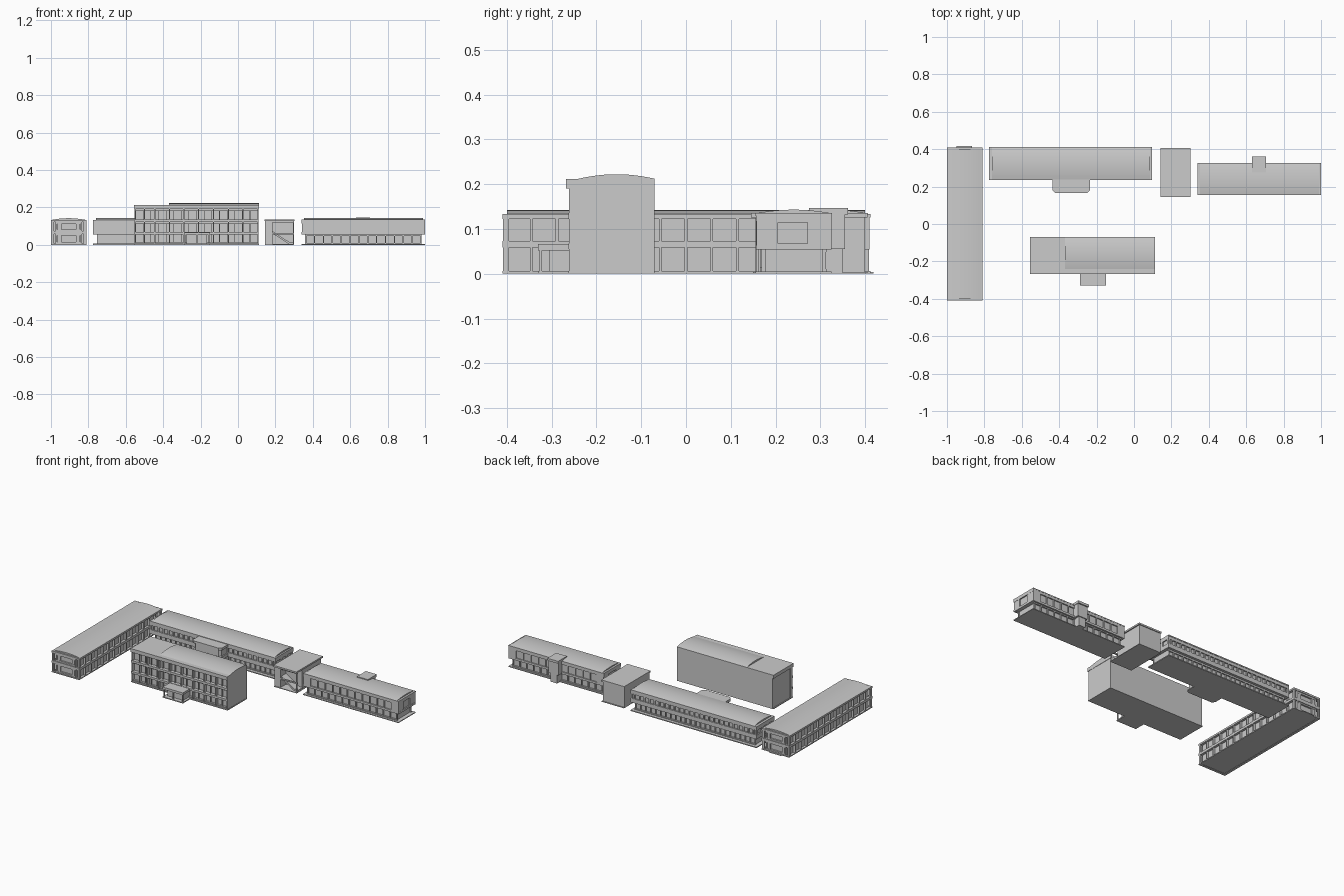
import bpy, bmesh, math
from mathutils import Vector

if "Cube" in bpy.data.objects:
    bpy.data.objects.remove(bpy.data.objects["Cube"])


def mesh_object(name, bm):
    bmesh.ops.recalc_face_normals(bm, faces=bm.faces)
    me = bpy.data.meshes.new(name)
    bm.to_mesh(me)
    bm.free()
    ob = bpy.data.objects.new(name, me)
    bpy.context.collection.objects.link(ob)
    return ob


def add_box(bm, x0, x1, y0, y1, z0, z1):
    vs = bmesh.ops.create_cube(bm, size=1)["verts"]
    for v in vs:
        v.co = Vector(((x0 + x1) / 2 + v.co.x * (x1 - x0),
                       (y0 + y1) / 2 + v.co.y * (y1 - y0),
                       (z0 + z1) / 2 + v.co.z * (z1 - z0)))


def box(name, *dims):
    bm = bmesh.new()
    add_box(bm, *dims)
    return mesh_object(name, bm)


def facade(name, axis, plane, depth, a0, a1, bands, posts, z0, z1, w=0.006):
    """Grid of horizontal bands and upright posts, standing between plane and plane+depth."""
    bm = bmesh.new()
    d0, d1 = sorted((plane, plane + depth))

    def bar(u0, u1, lo, hi, inset=0.0):
        e0, e1 = d0 + inset, d1 - inset
        if axis == 'x':
            add_box(bm, u0, u1, e0, e1, lo, hi)
        else:
            add_box(bm, e0, e1, u0, u1, lo, hi)

    for lo, hi in bands:
        bar(a0, a1, lo, hi)
    for p in posts:
        bar(p - w / 2, p + w / 2, z0, z1, 0.001)
    return mesh_object(name, bm)


def spread(a, b, n):
    return [a + (b - a) * i / n for i in range(n + 1)]


def arched_roof(name, axis, a0, a1, c0, c1, base, edge, crown, n=12):
    """Shallow vault running along axis, c0..c1 across."""
    bm = bmesh.new()
    prof = [(c0, base)]
    for i in range(n + 1):
        t = i / n
        prof.append((c0 + (c1 - c0) * t, edge + (crown - edge) * (1 - (2 * t - 1) ** 2)))
    prof.append((c1, base))
    vs = [bm.verts.new((a0, c, z) if axis == 'x' else (c, a0, z)) for c, z in prof]
    f = bm.faces.new(vs)
    ext = bmesh.ops.extrude_face_region(bm, geom=[f])["geom"]
    move = (a1 - a0, 0, 0) if axis == 'x' else (0, a1 - a0, 0)
    bmesh.ops.translate(bm, vec=move, verts=[g for g in ext if isinstance(g, bmesh.types.BMVert)])
    ob = mesh_object(name, bm)
    for p in ob.data.polygons:
        p.use_smooth = len(p.vertices) == 4
    ob.data.set_sharp_from_angle(angle=math.radians(20))
    return ob


# --- West wing: long two-storey block running front to back
bands = [(0, 0.006), (0.058, 0.073), (0.122, 0.132)]
box("west_wing_core", -0.985, -0.825, -0.395, 0.395, 0.002, 0.13)
for side, xp, d in (("outer", -1.0, 0.016), ("inner", -0.81, -0.016)):
    facade("west_wing_%s_frame" % side, 'y', xp, d, -0.41, 0.41, bands,
           spread(-0.403, 0.403, 14), 0, 0.13)
for side, yp, d in (("front", -0.41, 0.016), ("back", 0.41, -0.016)):
    facade("west_wing_%s_frame" % side, 'x', yp, d, -1.0, -0.81, bands,
           [-0.995, -0.972, -0.838, -0.815], 0, 0.13)
    facade("west_wing_%s_window" % side, 'x', yp + d * 0.3, d * 0.7, -0.972, -0.838,
           [(0.006, 0.014), (0.05, 0.058), (0.073, 0.082), (0.112, 0.124)],
           [-0.955, -0.855], 0, 0.13, 0.02)
box("west_wing_eaves", -1.0, -0.81, -0.41, 0.41, 0.128, 0.133)
arched_roof("west_wing_roof", 'y', -0.4, 0.4, -0.995, -0.815, 0.13, 0.133, 0.142)
box("west_wing_back_step", -0.95, -0.865, 0.395, 0.418, 0, 0.004)

# --- North block: two storeys, ground floor set back
box("north_base", -0.775, 0.095, 0.235, 0.412, 0, 0.006)
box("north_lower_core", -0.75, 0.075, 0.262, 0.385, 0.004, 0.06)
box("north_upper_core", -0.767, 0.088, 0.243, 0.402, 0.055, 0.128)
low = [(0, 0.012), (0.045, 0.056)]
up = [(0.054, 0.08), (0.108, 0.13)]
for side, ylow, yup, d in (("front", 0.254, 0.235, 0.009), ("back", 0.393, 0.41, -0.009)):
    facade("north_%s_lower_frame" % side, 'x', ylow, d, -0.755, 0.08, low,
           spread(-0.75, 0.075, 24), 0, 0.056)
    facade("north_%s_upper_frame" % side, 'x', yup, d, -0.775, 0.095, up,
           [-0.767] + spread(-0.75, 0.07, 24) + [0.087], 0.054, 0.13, 0.008)
for side, xp, d in (("west", -0.775, 0.009), ("east", 0.095, -0.009)):
    facade("north_%s_frame" % side, 'y', xp, d, 0.235, 0.41, up,
           spread(0.243, 0.402, 3), 0.054, 0.13, 0.016)
box("north_eaves", -0.775, 0.095, 0.235, 0.412, 0.126, 0.133)
arched_roof("north_roof", 'x', -0.76, 0.085, 0.238, 0.41, 0.13, 0.133, 0.143)
# entrance bay with chamfered front corners
bm = bmesh.new()
plan = [(-0.435, 0.25), (-0.435, 0.18), (-0.42, 0.165), (-0.25, 0.165), (-0.235, 0.18), (-0.235, 0.25)]
for lo, hi, k in ((0, 0.006, 1), (0.006, 0.115, 0.93), (0.055, 0.075, 1), (0.115, 0.13, 1)):
    f = bm.faces.new([bm.verts.new((-0.335 + (x + 0.335) * k, 0.25 + (y - 0.25) * k, lo)) for x, y in plan])
    ext = bmesh.ops.extrude_face_region(bm, geom=[f])["geom"]
    bmesh.ops.translate(bm, vec=(0, 0, hi - lo),
                        verts=[g for g in ext if isinstance(g, bmesh.types.BMVert)])
mesh_object("north_entrance_bay", bm)

# --- Main block: three storeys, gridded front, plain back and ends
box("main_core", -0.55, 0.11, -0.24, -0.07, 0.002, 0.21)
box("main_base", -0.555, 0.112, -0.262, -0.07, 0, 0.006)
facade("main_front_frame", 'x', -0.262, 0.023, -0.555, 0.11,
       [(0.055, 0.068), (0.122, 0.136), (0.19, 0.21)],
       [-0.551, -0.5, -0.445, -0.366] + spread(-0.29, 0.107, 5), 0, 0.2, 0.006)
facade("main_front_mullions", 'x', -0.252, 0.012, -0.55, 0.108,
       [(0.006, 0.012), (0.115, 0.123), (0.182, 0.19)], spread(-0.548, 0.105, 16), 0, 0.2, 0.003)
box("main_roof_slab", -0.555, 0.112, -0.268, -0.07, 0.19, 0.212)
arched_roof("main_roof", 'x', -0.37, 0.112, -0.24, -0.07, 0.205, 0.212, 0.222)
# porch
box("porch_floor", -0.29, -0.15, -0.33, -0.262, 0, 0.006)
box("porch_roof", -0.29, -0.15, -0.33, -0.25, 0.052, 0.066)
bm = bmesh.new()
for x in (-0.287, -0.223, -0.159):
    add_box(bm, x, x + 0.006, -0.327, -0.321, 0.004, 0.055)
add_box(bm, -0.275, -0.165, -0.305, -0.24, 0.004, 0.055)
mesh_object("porch_walls_and_posts", bm)

# --- Stair link between the north and east blocks
box("link_roof", 0.143, 0.302, 0.145, 0.405, 0.126, 0.136)
box("link_base", 0.145, 0.3, 0.15, 0.405, 0, 0.004)
box("link_back_hall", 0.145, 0.295, 0.21, 0.4, 0.002, 0.13)
box("link_west_wall", 0.145, 0.185, 0.155, 0.22, 0.002, 0.13)
facade("link_posts", 'x', 0.155, 0.008, 0.185, 0.3, [(0.055, 0.063), (0.118, 0.128)],
       [0.296], 0, 0.13)
bm = bmesh.new()
f = bm.faces.new([bm.verts.new((x, 0.165, z)) for x, z in
                  ((0.185, 0.06), (0.27, 0.005), (0.3, 0.005), (0.3, 0.014), (0.275, 0.014), (0.185, 0.072))])
ext = bmesh.ops.extrude_face_region(bm, geom=[f])["geom"]
bmesh.ops.translate(bm, vec=(0, 0.045, 0), verts=[g for g in ext if isinstance(g, bmesh.types.BMVert)])
mesh_object("link_stair", bm)

# --- East block: upper storey overhanging a set-back ground floor
box("east_base", 0.34, 1.0, 0.155, 0.325, 0, 0.005)
box("east_lower_core", 0.365, 0.975, 0.178, 0.305, 0.003, 0.058)
box("east_upper_core", 0.347, 0.993, 0.165, 0.318, 0.055, 0.132)
up = [(0.054, 0.067), (0.114, 0.132)]
for side, ylow, yup, d in (("front", 0.168, 0.157, 0.01), ("back", 0.314, 0.325, -0.01)):
    facade("east_%s_lower_frame" % side, 'x', ylow, d, 0.358, 0.982,
           [(0, 0.01), (0.048, 0.056)], spread(0.362, 0.978, 13), 0, 0.056)
    facade("east_%s_upper_frame" % side, 'x', yup, d, 0.34, 1.0, up,
           spread(0.387, 0.95, 11), 0.054, 0.13)
    bm = bmesh.new()
    for x0, x1 in ((0.341, 0.385), (0.953, 0.999)):
        add_box(bm, x0, x1, min(yup, yup + d), max(yup, yup + d), 0.055, 0.131)
    mesh_object("east_%s_corner_walls" % side, bm)
for side, xp, d in (("west", 0.34, 0.009), ("east", 1.0, -0.009)):
    facade("east_%s_end_frame" % side, 'y', xp, d, 0.157, 0.325, up,
           [0.181, 0.295], 0.054, 0.13, 0.048)
box("east_eaves", 0.34, 1.0, 0.155, 0.326, 0.129, 0.135)
arched_roof("east_roof", 'x', 0.352, 0.988, 0.157, 0.324, 0.132, 0.135, 0.143)
# rear stair turret and its roof box
box("east_rear_turret", 0.634, 0.702, 0.29, 0.355, 0.055, 0.136)
box("east_turret_roof", 0.63, 0.705, 0.275, 0.362, 0.132, 0.147)
box("east_rear_steps", 0.645, 0.69, 0.31, 0.35, 0, 0.056)
